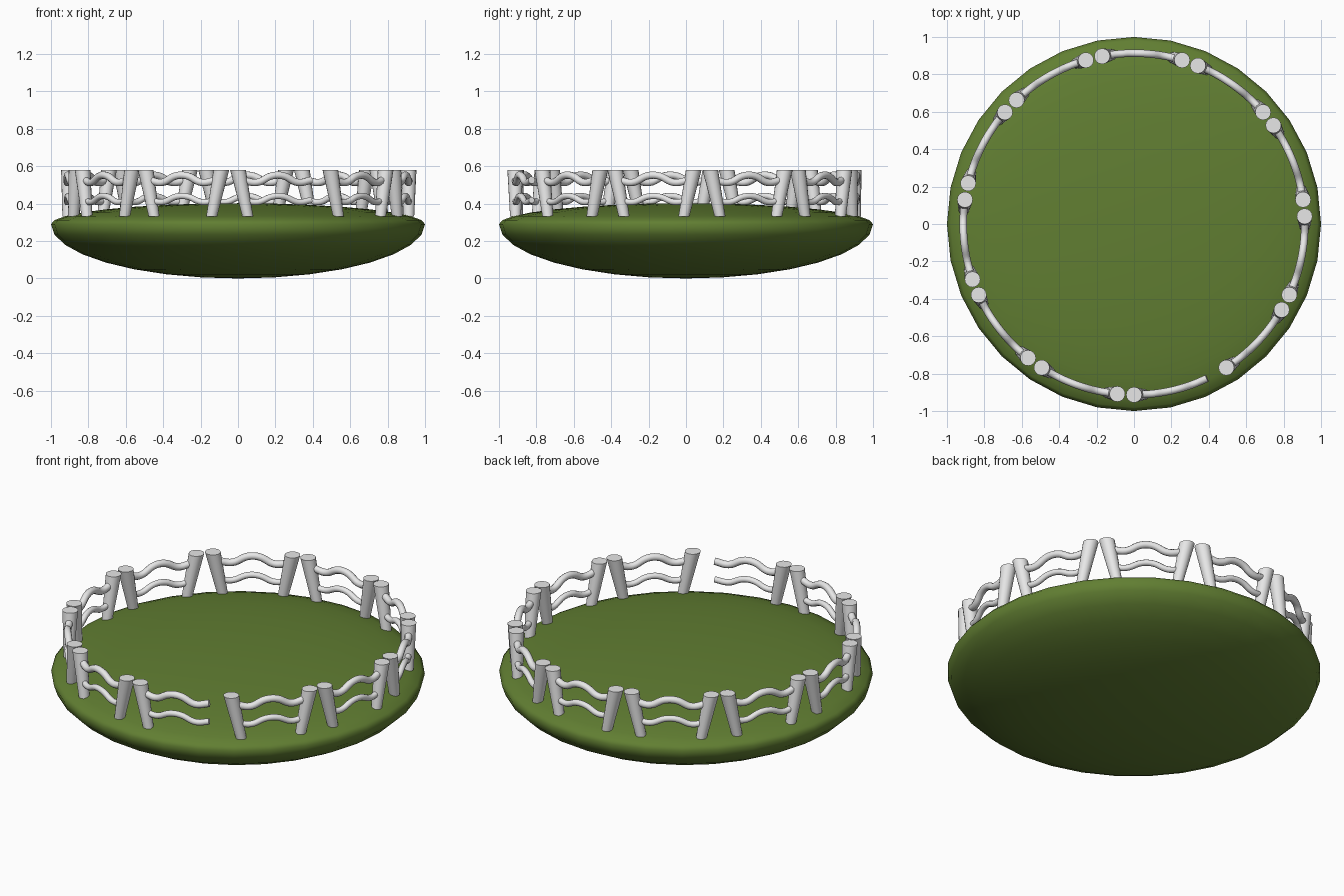
import bpy, bmesh
from math import cos, sin, radians

if "Cube" in bpy.data.objects:
    bpy.data.objects.remove(bpy.data.objects["Cube"])

SECTIONS = 11
STEP = 360 / SECTIONS
RING = 0.913
TOP_Z, BASE_Z = 0.58, 0.33


def make_material(name, color):
    mat = bpy.data.materials.new(name)
    mat.use_nodes = True
    mat.diffuse_color = color
    mat.node_tree.nodes["Principled BSDF"].inputs["Base Color"].default_value = color
    return mat


def on_ring(angle, z, radius=RING):
    a = radians(angle)
    return (radius * cos(a), radius * sin(a), z)


def mesh_object(name, bm, mat):
    mesh = bpy.data.meshes.new(name)
    bm.to_mesh(mesh)
    bm.free()
    mesh.materials.append(mat)
    obj = bpy.data.objects.new(name, mesh)
    bpy.context.collection.objects.link(obj)
    return obj


def smooth(obj, angle):
    bpy.ops.object.select_all(action="DESELECT")
    obj.select_set(True)
    bpy.context.view_layer.objects.active = obj
    bpy.ops.object.shade_smooth_by_angle(angle=radians(angle))


def make_post(name, top_angle, foot_angle):
    # tapered post, level at both ends, leaning along the ring
    bm = bmesh.new()
    bmesh.ops.create_cone(bm, cap_ends=True, segments=16,
                          radius1=0.029, radius2=0.042, depth=1)
    for v in bm.verts:
        high = v.co.z > 0
        x, y, z = on_ring(top_angle if high else foot_angle, TOP_Z if high else BASE_Z)
        v.co = (v.co.x + x, v.co.y + y, z)
    smooth(mesh_object(name, bm, wood), 40)


def make_rail(name, start, end, z, wave, radius):
    # wavy round bar following the ring
    curve = bpy.data.curves.new(name, "CURVE")
    curve.dimensions = "3D"
    curve.bevel_depth = radius
    curve.bevel_resolution = 3
    curve.resolution_u = 6
    curve.use_fill_caps = True
    spline = curve.splines.new("BEZIER")
    heights = (0.3, 0, 0.85, 0.85, 0, 0.3)
    stops = (0, 0.2, 0.42, 0.58, 0.8, 1)
    spline.bezier_points.add(len(stops) - 1)
    for point, t, h in zip(spline.bezier_points, stops, heights):
        point.co = on_ring(start + (end - start) * t, z + wave * h)
        point.handle_left_type = point.handle_right_type = "AUTO"
    curve.materials.append(wood)
    obj = bpy.data.objects.new(name, curve)
    bpy.context.collection.objects.link(obj)
    bpy.ops.object.select_all(action="DESELECT")
    obj.select_set(True)
    bpy.context.view_layer.objects.active = obj
    bpy.ops.object.convert(target="MESH")
    smooth(bpy.context.object, 50)


grass = make_material("grass green", (0.12, 0.21, 0.032, 1))
wood = make_material("pale fence", (0.8, 0.8, 0.8, 1))

# Ground: round mound, deep below and shallow above
bm = bmesh.new()
bmesh.ops.create_uvsphere(bm, u_segments=32, v_segments=16, radius=1)
for v in bm.verts:
    v.co.z = 0.29 + v.co.z * (0.112 if v.co.z > 0 else 0.29)
smooth(mesh_object("ground", bm, grass), 180)

# Fence sections; the first one lacks its end post, leaving the entrance
for i in range(SECTIONS):
    start = -90 + STEP * i
    end = start + STEP - 5.6
    make_post(f"start_post_{i}", start, start + 3.3)
    if i > 0:
        make_post(f"end_post_{i}", end, end - 3.3)
    make_rail(f"upper_rail_{i}", start + 1.5, end - 1.8, 0.513, 0.042, 0.02)
    make_rail(f"lower_rail_{i}", start + 1.8, end - 1.8, 0.408, 0.035, 0.017)
